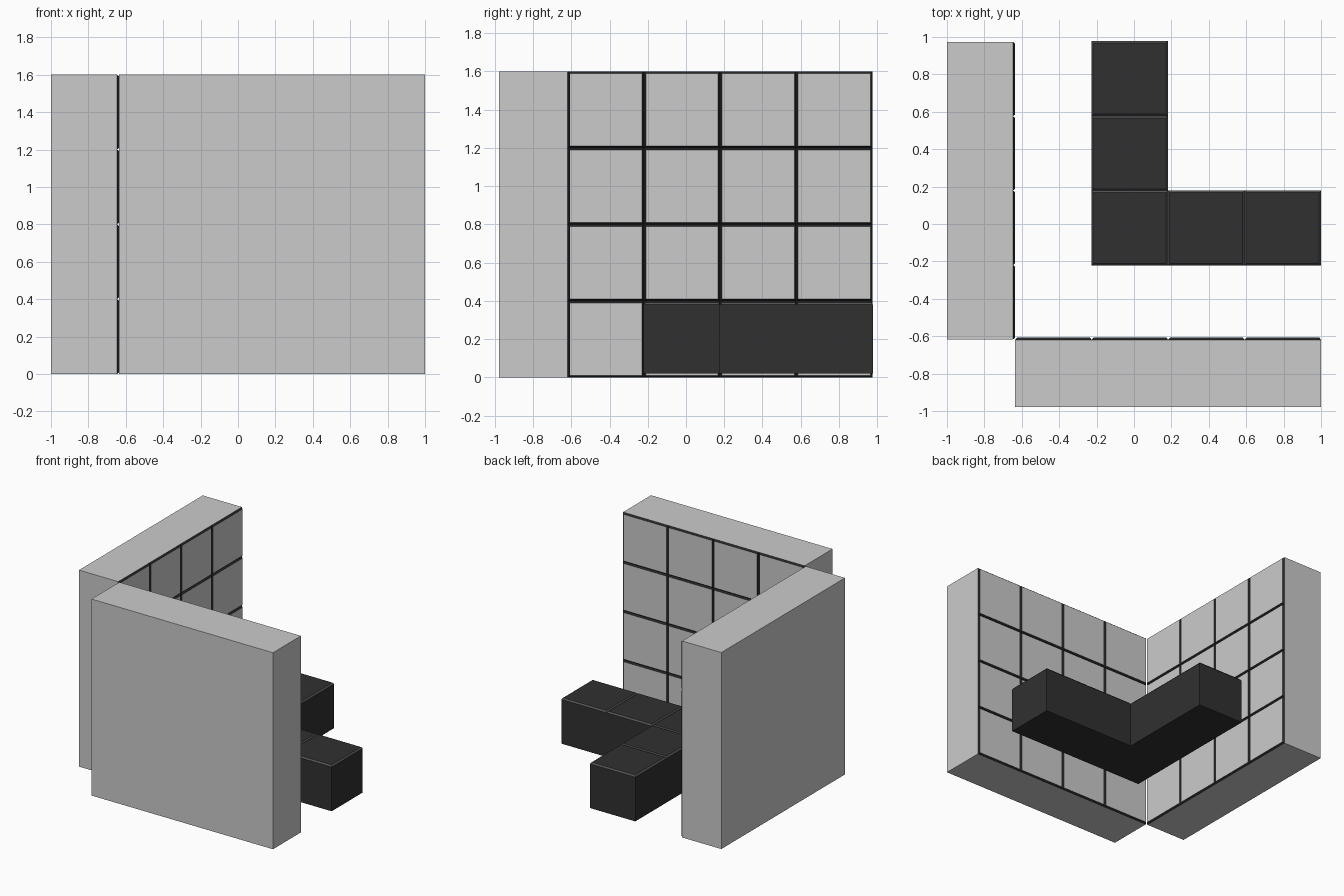
import bpy, bmesh
from mathutils import Vector

if "Cube" in bpy.data.objects:
    bpy.data.objects.remove(bpy.data.objects["Cube"])

CHAMFER, RAISE = 0.010, 0.012


def material(name, value):
    m = bpy.data.materials.new(name)
    m.diffuse_color = (value, value, value, 1)
    m.use_nodes = True
    m.node_tree.nodes["Principled BSDF"].inputs["Base Color"].default_value = m.diffuse_color
    return m


DARK = material("dark", 0.02)
BLACK = material("block_black", 0.03)
EDGE = material("block_edge", 0.09)


def finish(name, bm, mat=None):
    mesh = bpy.data.meshes.new(name)
    bm.to_mesh(mesh)
    bm.free()
    if mat:
        mesh.materials.append(mat)
    bpy.context.collection.objects.link(bpy.data.objects.new(name, mesh))


def prism(name, outline, z0, z1, mat=None):
    """Extrude a flat outline upward from z0 to z1."""
    bm = bmesh.new()
    face = bm.faces.new([bm.verts.new((x, y, z0)) for x, y in outline])
    ext = bmesh.ops.extrude_face_region(bm, geom=[face])["geom"]
    bmesh.ops.translate(bm, vec=(0, 0, z1 - z0),
                        verts=[g for g in ext if isinstance(g, bmesh.types.BMVert)])
    bmesh.ops.recalc_face_normals(bm, faces=bm.faces)
    finish(name, bm, mat)


def rect(x0, y0, x1, y1):
    return [(x0, y0), (x1, y0), (x1, y1), (x0, y1)]


def tiles(name, origin, u, v, cells, face_mat, rim_mat):
    """Raised tiles with chamfered rims; u and v are the cell edge vectors."""
    o, u, v = Vector(origin), Vector(u), Vector(v)
    un, vn = u.normalized(), v.normalized()
    n = un.cross(vn)
    faces, rims = bmesh.new(), bmesh.new()
    for i, j in cells:
        low, high = [], []
        for a, b in ((0, 0), (1, 0), (1, 1), (0, 1)):
            p = o + u * (i + a) + v * (j + b)
            low.append(p)
            high.append(p + CHAMFER * ((1 - 2 * a) * un + (1 - 2 * b) * vn) + RAISE * n)
        faces.faces.new([faces.verts.new(p) for p in high])
        lo = [rims.verts.new(p) for p in low]
        hi = [rims.verts.new(p) for p in high]
        for k in range(4):
            m = (k + 1) % 4
            rims.faces.new((lo[k], lo[m], hi[m], hi[k]))
    finish(name + "_tile_faces", faces, face_mat)
    finish(name + "_tile_rims", rims, rim_mat)


grid = [(i, j) for i in range(4) for j in range(4)]

# Left wall, tiled towards +x
prism("left_wall", rect(-1.0, -0.617, -0.647, 0.974), 0, 1.6)
tiles("left_wall", (-0.647, -0.617, 0), (0, 0.39775, 0), (0, 0, 0.4), grid, None, DARK)

# Front wall, tiled towards +y
prism("front_wall", rect(-0.635, -0.978, 1.0, -0.619), 0, 1.6)
tiles("front_wall", (1.0, -0.619, 0), (-0.40875, 0, 0), (0, 0, 0.4), grid, None, DARK)

# L-shaped floor block with five tiles on top
X0, Y0, DX, DY = -0.228, -0.222, 0.409, 0.4
outline = [(0, 0), (3, 0), (3, 1), (1, 1), (1, 3), (0, 3)]
prism("corner_block", [(X0 + DX * a, Y0 + DY * b) for a, b in outline], 0.02, 0.38, BLACK)
tiles("corner_block", (X0, Y0, 0.38), (DX, 0, 0), (0, DY, 0),
      [(0, 0), (1, 0), (2, 0), (0, 1), (0, 2)], BLACK, EDGE)
